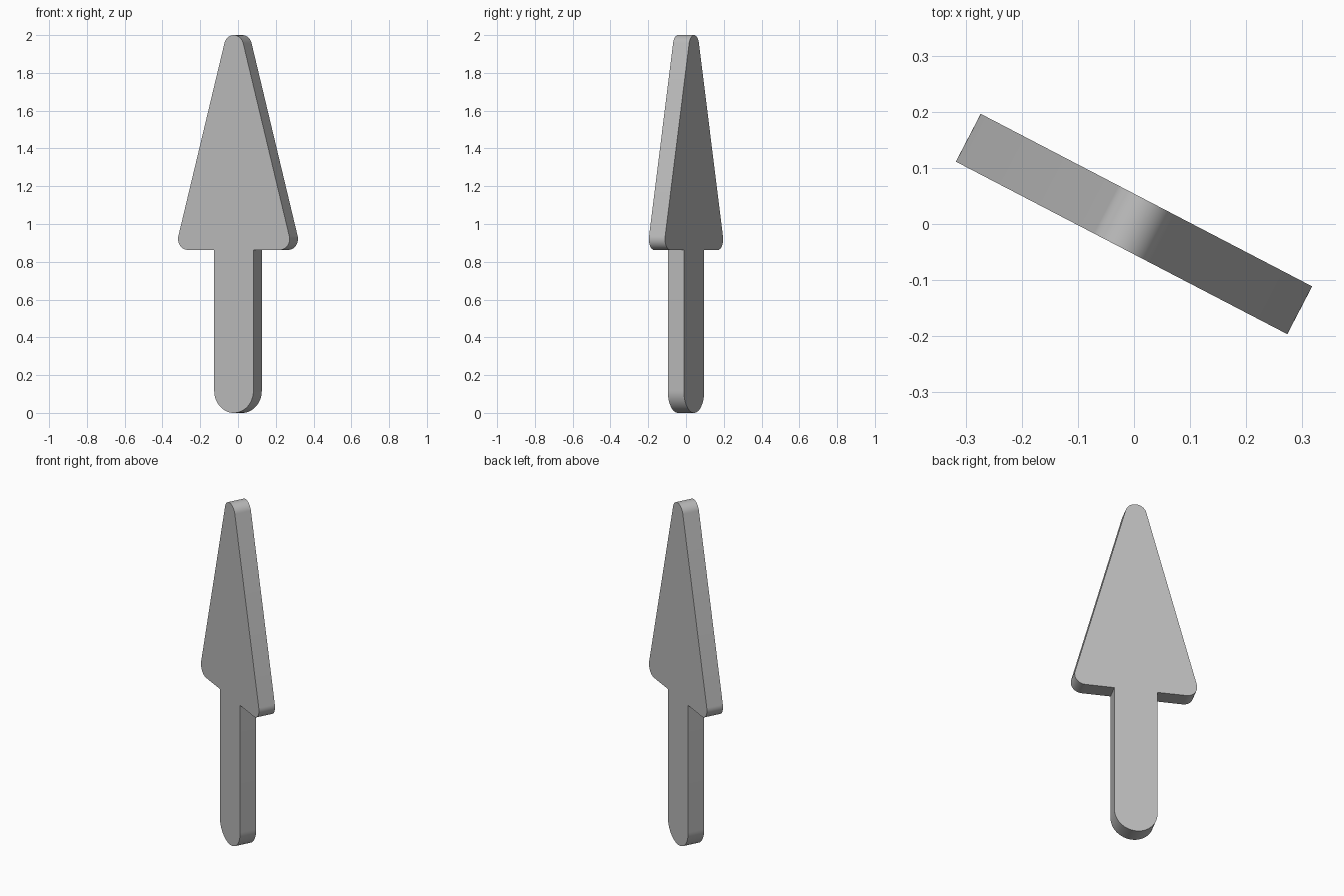
import bpy, bmesh
from math import cos, sin, atan2, radians, pi

cube = bpy.data.objects.get("Cube")
if cube:
    bpy.data.objects.remove(cube, do_unlink=True)

THICK = 0.096
STEM_R = 0.117
CORNER_R = 0.058
CORNER_U, CORNER_Z, TIP_Z = 0.275, 0.921, 1.942

grey = bpy.data.materials.new("plain_grey")
grey.use_nodes = True
colour = (0.5, 0.5, 0.5, 1)
grey.diffuse_color = colour
grey.node_tree.nodes["Principled BSDF"].inputs["Base Color"].default_value = colour


def arc(u, z, r, start, end, steps=12):
    """Points of an arc, counter-clockwise from start to end."""
    angles = [start + (end - start) * i / steps for i in range(steps + 1)]
    return [(u + r * cos(a), z + r * sin(a)) for a in angles]


# Right half of the outline: half-round stem foot, rounded shoulder, rounded tip
slope = atan2(CORNER_U, TIP_Z - CORNER_Z)
half = arc(0, STEM_R, STEM_R, -pi / 2, 0, 16)
half.append((STEM_R, CORNER_Z - CORNER_R))
half += arc(CORNER_U, CORNER_Z, CORNER_R, -pi / 2, slope, 16)
half += arc(0, TIP_Z, CORNER_R, slope, pi / 2)
outline = half + [(-u, z) for u, z in reversed(half[1:-1])]

# Extrude the outline into a flat plate
bm = bmesh.new()
face = bm.faces.new([bm.verts.new((u, -THICK / 2, z)) for u, z in outline])
extruded = bmesh.ops.extrude_face_region(bm, geom=[face], use_keep_orig=True)
moved = [v for v in extruded["geom"] if isinstance(v, bmesh.types.BMVert)]
bmesh.ops.translate(bm, verts=moved, vec=(0, THICK, 0))
bmesh.ops.recalc_face_normals(bm, faces=bm.faces)
mesh = bpy.data.meshes.new("arrow_plate")
bm.to_mesh(mesh)
bm.free()

arrow = bpy.data.objects.new("arrow_plate", mesh)
bpy.context.collection.objects.link(arrow)
mesh.materials.append(grey)
arrow.rotation_euler.z = radians(-27.5)

# Smooth the rounded rim, keep the flat sides crisp
bpy.ops.object.select_all(action="DESELECT")
arrow.select_set(True)
bpy.context.view_layer.objects.active = arrow
bpy.ops.object.shade_smooth_by_angle(angle=radians(30))
